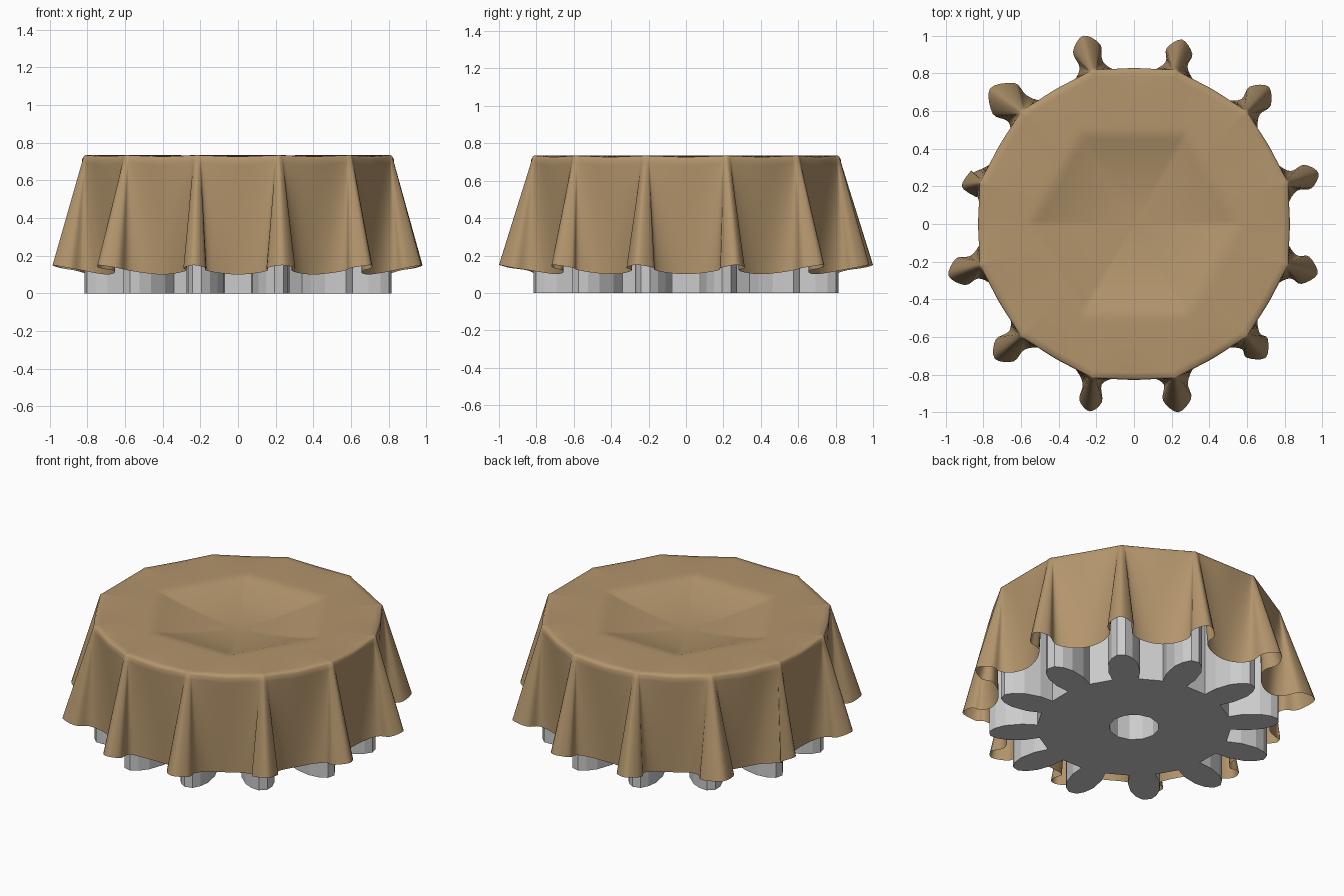
import bpy, bmesh, math
from mathutils import Vector as V

if "Cube" in bpy.data.objects:
    bpy.data.objects.remove(bpy.data.objects["Cube"])

N = 12


def add_object(name, bm):
    bmesh.ops.recalc_face_normals(bm, faces=bm.faces)
    me = bpy.data.meshes.new(name)
    bm.to_mesh(me)
    bm.free()
    ob = bpy.data.objects.new(name, me)
    bpy.context.collection.objects.link(ob)
    return ob


def prism(name, outline, z0, z1):
    bm = bmesh.new()
    f = bm.faces.new([bm.verts.new((p.x, p.y, z0)) for p in outline])
    ext = bmesh.ops.extrude_face_region(bm, geom=[f])
    bmesh.ops.translate(bm, vec=(0, 0, z1 - z0),
                        verts=[g for g in ext["geom"] if isinstance(g, bmesh.types.BMVert)])
    return add_object(name, bm)


def polar(r, deg):
    a = math.radians(deg)
    return V((r * math.cos(a), r * math.sin(a)))


# Gear: leaf-shaped teeth (radius, half width) around a flat hub
tooth = [(.555, .075), (.64, .092), (.74, .085), (.80, .06), (.838, .025)]
outline = []
for k in range(N):
    u = polar(1, 15 + 30 * k)
    v = V((-u.y, u.x))
    outline += [u * r - v * w for r, w in tooth]
    outline += [u * r + v * w for r, w in reversed(tooth)]
gear = prism("gear", outline, 0, .715)

# Bore and dished top cut out of the gear
cutters = [("bore_cutter", .145, -.1), ("recess_cutter", .5, .6)]
for name, r, z in cutters:
    c = prism(name, [polar(r, 30 * i) for i in range(N)], z, .9)
    c.hide_render = True
    c.hide_viewport = True
    c.display_type = 'WIRE'
    m = gear.modifiers.new(name, 'BOOLEAN')
    m.operation = 'DIFFERENCE'
    m.solver = 'EXACT'
    m.object = c

# Cloth folds: tip x, tip y, half width at hem, one per tooth from 15 degrees
folds = [(.98, .27, .065), (.715, .73, .075), (.255, .98, .07),
         (-.27, 1.0, .075), (-.765, .72, .10), (-.915, .20, .07),
         (-.985, -.275, .075), (-.74, -.715, .075), (-.235, -.995, .06),
         (.235, -1.0, .075), (.70, -.71, .075), (.975, -.265, .075)]

# Each control point: rim xy, rim z, hem xy, hem z
ctrl = []
for k, (tx, ty, w) in enumerate(folds):
    a = 15 + 30 * k
    corner, tip = polar(.848, a), V((tx, ty))
    d = polar(1, a)
    side = V((-d.y, d.x))
    u = (tip - corner).normalized()
    v = V((-u.y, u.x))

    def rim(s):
        m = polar(.828, a + (15 if s > 0 else -15))
        return corner + (m - corner).normalized() * abs(s)

    def add(top, zt, hem, zh):
        ctrl.append((top.x, top.y, zt, hem.x, hem.y, zh))

    add(polar(.828, a - 15), .712, polar(.80, a - 15), .10)
    add(rim(-.10), .72, d * .815 - side * .115, .108)
    add(rim(-.03), .725, corner + u * .03 - v * w * .85, .122)
    add(rim(-.015), .727, tip - u * w * .9 - v * w, .135)
    add(corner, .728, tip, .15)
    add(rim(.015), .727, tip - u * w * .9 + v * w, .135)
    add(rim(.03), .725, corner + u * .03 + v * w * .85, .122)
    add(rim(.10), .72, d * .815 + side * .115, .108)


# Smooth closed Catmull-Rom through the control points
def smooth(pts, n):
    out = []
    for i in range(len(pts)):
        p = [pts[(i + j) % len(pts)] for j in (-1, 0, 1, 2)]
        for s in range(n):
            t = s / n
            out.append([.5 * (2 * b + (c - a) * t + (2 * a - 5 * b + 4 * c - e) * t * t
                              + (3 * b - a - 3 * c + e) * t ** 3)
                        for a, b, c, e in zip(*p)])
    return out


# Six-sided sag in the middle of the cloth
def sag(x, y):
    h = max(V((x, y)).dot(polar(1, 30 + 60 * i)) for i in range(6)) / .48
    return -.08 * (1 - h * h) if h < 1 else 0


cols = smooth(ctrl, 4)
bm = bmesh.new()
centre = bm.verts.new((0, 0, .733 + sag(0, 0)))
rings = []
for i in range(1, 27):
    s = .99 * i / 26
    rings.append([bm.verts.new((c[0] * s, c[1] * s,
                                .734 + sag(c[0] * s, c[1] * s) + (c[2] - .728) * .5 * s ** 8))
                  for c in cols])
for i in range(21):
    t = i / 20
    rings.append([bm.verts.new([c[j] + (c[j + 3] - c[j]) * t for j in range(3)]) for c in cols])
n = len(cols)
for j in range(n):
    q = (j + 1) % n
    bm.faces.new((centre, rings[0][j], rings[0][q]))
    for a, b in zip(rings, rings[1:]):
        bm.faces.new((a[j], b[j], b[q], a[q]))
for f in bm.faces:
    f.smooth = True
cloth = add_object("draped_cloth", bm)
mat = bpy.data.materials.new("tan_cloth")
mat.diffuse_color = (.45, .30, .15, 1)
mat.use_nodes = True
mat.node_tree.nodes["Principled BSDF"].inputs["Base Color"].default_value = mat.diffuse_color
cloth.data.materials.append(mat)
